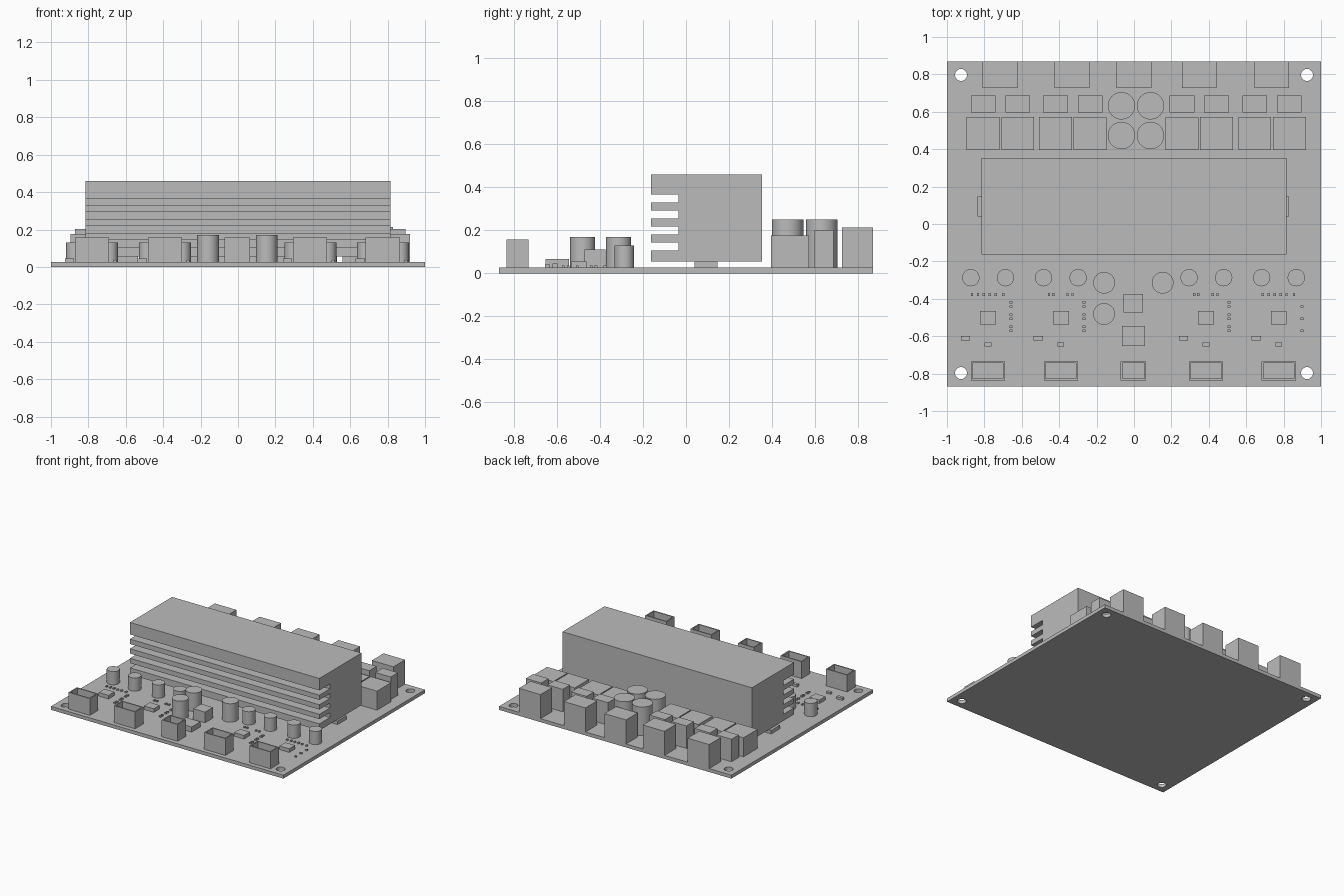
import bpy
import bmesh
import math
from mathutils import Matrix, Vector

default_cube = bpy.data.objects.get("Cube")
if default_cube:
    bpy.data.objects.remove(default_cube, do_unlink=True)

BOARD_TOP = 0.027
SINK_BOTTOM = 0.055

grey = bpy.data.materials.new("plain_grey")
grey.use_nodes = True
grey.diffuse_color = (0.5, 0.5, 0.5, 1)
grey.node_tree.nodes["Principled BSDF"].inputs["Base Color"].default_value = grey.diffuse_color


def finish(bm, name):
    """Turn a bmesh into a named grey object."""
    bmesh.ops.recalc_face_normals(bm, faces=bm.faces)
    mesh = bpy.data.meshes.new(name)
    bm.to_mesh(mesh)
    bm.free()
    mesh.materials.append(grey)
    obj = bpy.data.objects.new(name, mesh)
    bpy.context.scene.collection.objects.link(obj)
    return obj


def box(name, x, y, width, depth, top, bottom=BOARD_TOP, wall=0, floor=0):
    """Box standing on the board, with an open well if a wall is given."""
    bm = bmesh.new()
    place = Matrix.Translation((x, y, (top + bottom) / 2))
    size = Matrix.Diagonal((width, depth, top - bottom, 1))
    bmesh.ops.create_cube(bm, size=1, matrix=place @ size)
    if wall:
        lid = max(bm.faces, key=lambda f: f.calc_center_median().z)
        bmesh.ops.inset_region(bm, faces=[lid], thickness=wall)
        well = bmesh.ops.extrude_face_region(bm, geom=[lid])["geom"]
        verts = [v for v in well if isinstance(v, bmesh.types.BMVert)]
        bmesh.ops.translate(bm, verts=verts, vec=Vector((0, 0, floor - top)))
        if lid.is_valid:
            bmesh.ops.delete(bm, geom=[lid], context="FACES_ONLY")
    return finish(bm, name)


def add_cylinder(bm, x, y, radius, bottom, top):
    bmesh.ops.create_cone(bm, cap_ends=True, segments=40, radius1=radius, radius2=radius,
                          depth=top - bottom,
                          matrix=Matrix.Translation((x, y, (top + bottom) / 2)))


def smooth(obj):
    obj.data.shade_smooth()
    obj.data.set_sharp_from_angle(angle=math.radians(35))


def capacitor(name, x, y, radius, top):
    bm = bmesh.new()
    add_cylinder(bm, x, y, radius, BOARD_TOP, top)
    smooth(finish(bm, name))


# Circuit board with four mounting holes
board = box("circuit_board", 0, 0, 2, 1.74, BOARD_TOP, 0)
bm = bmesh.new()
for sx in (-1, 1):
    for sy in (-1, 1):
        add_cylinder(bm, sx * 0.925, sy * 0.797, 0.032, -0.1, 0.1)
cutter = finish(bm, "hole_cutter")
cutter.hide_render = True
drill = board.modifiers.new("drill", "BOOLEAN")
drill.operation = "DIFFERENCE"
drill.solver = "EXACT"
drill.object = cutter
bpy.context.view_layer.objects.active = board
bpy.ops.object.modifier_apply(modifier=drill.name)
bpy.data.objects.remove(cutter, do_unlink=True)
smooth(board)

# Heat sink: finned profile swept along x
front, root, back, sink_top = -0.164, -0.035, 0.354, 0.46
profile = [(back, SINK_BOTTOM), (back, sink_top), (front, sink_top)]
for i in range(4):
    z = 0.367 - i * 0.0745
    profile += [(front, z), (root, z), (root, z - 0.037), (front, z - 0.037)]
profile.append((front, SINK_BOTTOM))
bm = bmesh.new()
end = bm.faces.new([bm.verts.new((-0.815, y, z)) for y, z in profile])
sweep = bmesh.ops.extrude_face_region(bm, geom=[end])["geom"]
bmesh.ops.translate(bm, verts=[v for v in sweep if isinstance(v, bmesh.types.BMVert)],
                    vec=Vector((1.63, 0, 0)))
finish(bm, "heat_sink")

# Channels: power chip, control chip and small parts
CHANNELS = (-0.781, -0.391, 0.385, 0.774)
for x in CHANNELS:
    box("power_chip", x, 0.093, 0.11, 0.107, SINK_BOTTOM)
    box("control_chip", x, -0.5, 0.085, 0.072, SINK_BOTTOM)
    box("diode", x - 0.12, -0.61, 0.05, 0.024, 0.045)
    box("small_capacitor", x, -0.645, 0.036, 0.022, 0.04)

# Tiny resistors in rows and columns around the control chips
for x in CHANNELS:
    outer = abs(x) > 0.5
    offsets = (-0.085, -0.053, -0.022, 0.01, 0.042, 0.082) if outer else (-0.063, -0.041, 0.036, 0.062)
    for dx in offsets:
        box("row_resistor", x + dx, -0.377, 0.012, 0.016, 0.037)
    for y in (-0.43, -0.495, -0.56):
        for dy in (-0.011, 0.011):
            if x < 0.5 or dy < 0:
                box("column_resistor", x + 0.123, y + dy, 0.016, 0.012, 0.037)

# Front sockets, open at the top
for x in CHANNELS + (-0.003,):
    width = 0.182 if abs(x) > 0.1 else 0.136
    box("front_socket", x, -0.785, width, 0.102, 0.158, wall=0.013, floor=0.04)

# Rear terminal blocks
for x in (-0.716, -0.331, 0, 0.349, 0.736):
    box("rear_terminal", x, 0.798, 0.186, 0.144, 0.214)

# Output filters: coil and film capacitor pairs
for x in (-0.714, -0.327, 0.349, 0.738):
    for side in (-1, 1):
        px = x + side * 0.0925
        box("film_capacitor", px, 0.642, 0.132, 0.09, 0.202)
        box("coil", px, 0.484, 0.176, 0.175, 0.175)

# Input capacitors in front of the heat sink
for x in (-0.78, -0.391, 0.387, 0.775):
    for side in (-1, 1):
        capacitor("input_capacitor", x + side * 0.0925, -0.287, 0.046, 0.13)

# Supply capacitors
for x in (-0.067, 0.088):
    for y in (0.632, 0.473):
        capacitor("main_capacitor", x, y, 0.073, 0.25)
for x, y in ((-0.16, -0.314), (0.153, -0.314), (-0.16, -0.481)):
    capacitor("supply_capacitor", x, y, 0.058, 0.17)

# Regulator parts in the middle
box("regulator_coil", -0.004, -0.423, 0.102, 0.098, 0.11)
box("regulator_chip", -0.003, -0.599, 0.124, 0.109, 0.067)
